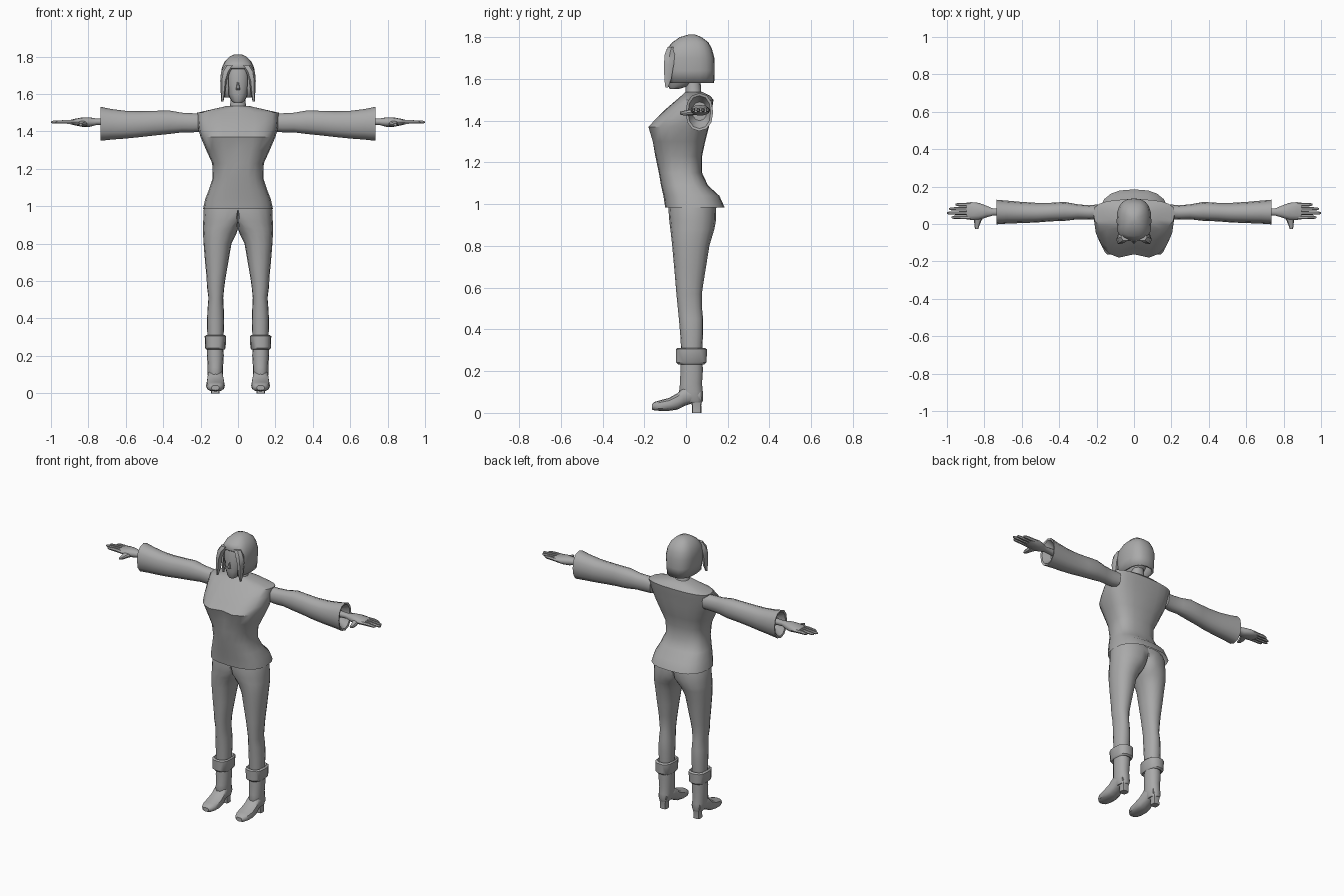
import bpy, bmesh, math

grey = bpy.data.materials.new("plain grey")
grey.diffuse_color = (0.4, 0.4, 0.4, 1)
AXES = {'x': lambda t, u, v: (t, u, v),
        'y': lambda t, u, v: (u, t, v),
        'z': lambda t, u, v: (u, v, t)}


def finish(name, bm, mirror=False, angle=40):
    bmesh.ops.recalc_face_normals(bm, faces=bm.faces)
    me = bpy.data.meshes.new(name)
    bm.to_mesh(me)
    bm.free()
    me.materials.append(grey)
    ob = bpy.data.objects.new(name, me)
    bpy.context.collection.objects.link(ob)
    bpy.ops.object.select_all(action='DESELECT')
    bpy.context.view_layer.objects.active = ob
    ob.select_set(True)
    bpy.ops.object.shade_smooth_by_angle(angle=math.radians(angle))
    if mirror:
        ob.modifiers.new("mirror", 'MIRROR')
    return ob


def loft(rings, axis='z', n=14, p=2.2, caps=(True, True), clip=False):
    """Rings are (t, u0, u1, v0, v1[, v of widest point])."""
    bm = bmesh.new()
    loops = []
    for r in rings:
        t, u0, u1, v0, v1 = r[:5]
        vc = r[5] if len(r) > 5 else (v0 + v1) / 2
        loop = []
        for i in range(n):
            a = 2 * math.pi * i / n
            c, s = math.cos(a), math.sin(a)
            c = math.copysign(abs(c) ** (2 / p), c)
            s = math.copysign(abs(s) ** (2 / p), s)
            u = (u0 + u1) / 2 + c * (u1 - u0) / 2
            v = vc + s * ((v1 - vc) if s > 0 else (vc - v0))
            if clip:
                u = max(u, 0)
            loop.append(bm.verts.new(AXES[axis](t, u, v)))
        loops.append(loop)
    for a, b in zip(loops, loops[1:]):
        for i in range(n):
            j = (i + 1) % n
            bm.faces.new((a[i], a[j], b[j], b[i]))
    if caps[0]:
        bm.faces.new(loops[0])
    if caps[1]:
        bm.faces.new(loops[-1])
    return bm


# Shirt body: z, half width, front y, back y, y of widest point
body = [(.985, .187, -.10, .185, .03), (1.04, .175, -.108, .16, .02),
        (1.09, .155, -.12, .105, 0), (1.15, .135, -.13, .077, -.02),
        (1.23, .138, -.147, .077, -.02), (1.30, .17, -.165, .092, -.01),
        (1.37, .20, -.187, .11, 0), (1.41, .212, -.15, .115, .02),
        (1.455, .217, -.098, .125, .04), (1.50, .218, -.045, .132, .06),
        (1.52, .13, -.022, .115, .05), (1.537, .055, -.005, .08, .04)]
bm = loft([(z, -w, w, f, b, c) for z, w, f, b, c in body], n=20, p=2.6, caps=(False, True))
for v in bm.verts:  # hollow between the two sides of the chest
    if 1.25 < v.co.z < 1.42 and v.co.y < -.1 and abs(v.co.x) < .03:
        v.co.y += .025
finish("shirt_body", bm)

# Sleeves with a recessed open end
finish("sleeve", loft([
    (.19, .025, .105, 1.40, 1.495), (.24, .023, .10, 1.395, 1.497),
    (.30, .025, .105, 1.395, 1.50), (.37, .017, .118, 1.386, 1.512),
    (.45, .014, .113, 1.378, 1.51), (.52, .008, .113, 1.37, 1.508),
    (.60, .005, .118, 1.362, 1.51), (.68, .002, .125, 1.356, 1.52),
    (.735, -.002, .13, 1.35, 1.532), (.732, .01, .118, 1.362, 1.52),
    (.68, .03, .10, 1.40, 1.49)], 'x', 12), True)

# Hands
finish("palm", loft([
    (.67, .042, .086, 1.43, 1.472), (.755, .045, .083, 1.435, 1.468),
    (.79, .035, .098, 1.425, 1.475), (.83, .022, .113, 1.424, 1.475),
    (.87, .022, .117, 1.432, 1.468), (.895, .025, .114, 1.438, 1.462)], 'x', 12), True)
for i, (name, tip) in enumerate([("index_finger", .975), ("middle_finger", 1.0),
                                 ("ring_finger", .988), ("little_finger", .955)]):
    y = .036 + i * .0225
    finish(name, loft([
        (.875, y - .010, y + .010, 1.438, 1.462), (.925, y - .010, y + .010, 1.44, 1.462),
        (tip - .01, y - .008, y + .008, 1.441, 1.458),
        (tip, y - .004, y + .004, 1.445, 1.454)], 'x', 6), True)
finish("thumb", loft([
    (.055, .79, .85, 1.428, 1.468), (.02, .815, .855, 1.425, 1.455),
    (-.012, .828, .853, 1.425, 1.447), (-.028, .833, .849, 1.43, 1.443)], 'y', 8), True)

# Trousers: the two halves meet at the centre line above the crotch
finish("trouser_leg", loft([
    (1.02, -.10, .172, -.08, .135), (.985, -.09, .183, -.085, .145),
    (.92, -.06, .186, -.08, .143), (.88, -.015, .187, -.075, .136),
    (.855, .008, .187, -.072, .128), (.80, .035, .184, -.066, .112),
    (.70, .052, .176, -.057, .096), (.62, .066, .168, -.05, .083),
    (.57, .073, .166, -.046, .076), (.51, .079, .158, -.04, .076),
    (.45, .076, .163, -.034, .082), (.38, .074, .166, -.028, .082),
    (.28, .078, .163, -.022, .076)], n=16, clip=True, caps=(False, True)), True)

# Boots: folded cuff, shaft, foot and heel
finish("boot_cuff", loft([
    (.295, .085, .155, -.015, .07), (.312, .072, .168, -.04, .09),
    (.305, .064, .178, -.05, .102), (.242, .066, .176, -.049, .10),
    (.233, .072, .168, -.04, .09), (.245, .085, .155, -.015, .07)], n=14, p=2.6), True)
finish("boot_shaft", loft([
    (.28, .078, .163, -.025, .08), (.20, .076, .166, -.028, .082),
    (.14, .08, .162, -.03, .078), (.10, .08, .162, -.035, .082),
    (.06, .085, .157, -.02, .083), (.05, .09, .152, 0, .078)], n=14), True)
finish("boot_foot", loft([
    (.07, .09, .152, .052, .11), (.03, .083, .16, .046, .13),
    (-.01, .078, .164, .032, .128), (-.04, .073, .168, .016, .095),
    (-.08, .07, .171, .01, .072), (-.125, .074, .167, .01, .06),
    (-.15, .085, .157, .011, .053), (-.163, .10, .142, .016, .042)], 'y', 12, 2.6), True)
finish("boot_heel", loft([
    (0, .098, .145, .028, .074), (.035, .1, .143, .028, .073),
    (.075, .09, .152, .02, .08)], n=8, p=4), True)

# Neck and head
finish("neck", loft([
    (1.50, -.06, .06, -.01, .09), (1.54, -.042, .042, -.002, .073),
    (1.61, -.038, .038, -.005, .068)], n=12))
finish("head", loft([
    (1.553, -.022, .022, -.078, -.03), (1.565, -.036, .036, -.085, .01),
    (1.60, -.056, .056, -.09, .07), (1.65, -.068, .068, -.092, .10),
    (1.71, -.07, .07, -.09, .11), (1.75, -.06, .06, -.08, .10),
    (1.775, -.03, .03, -.04, .06)], n=16, p=2.3))
finish("nose", loft([
    (1.622, -.010, .010, -.096, -.08), (1.63, -.010, .010, -.105, -.08),
    (1.67, -.004, .004, -.093, -.08)], n=6))

# Hair: a bob with the front cut away around the face
hair = [(1.58, .084, -.098, .135), (1.64, .089, -.102, .137), (1.70, .093, -.106, .136),
        (1.742, .086, -.094, .125), (1.775, .07, -.066, .108),
        (1.80, .045, -.03, .075), (1.812, .018, .01, .045)]
bm = loft([(z, -w, w, f, b) for z, w, f, b in hair], n=20, p=2.6, caps=(False, True))
cut = [f for f in bm.faces if f.calc_center_median().z < 1.742
       and f.calc_center_median().y < -.075 and abs(f.calc_center_median().x) < .066]
bmesh.ops.delete(bm, geom=cut, context='FACES')
ob = finish("hair", bm)
ob.modifiers.new("thickness", 'SOLIDIFY').thickness = .012

# Pointed locks hanging beside the face
finish("side_lock", loft([
    (1.56, .078, .090, -.10, -.085), (1.60, .070, .092, -.106, -.068),
    (1.67, .060, .095, -.109, -.055), (1.72, .042, .090, -.105, -.05),
    (1.752, .02, .07, -.09, -.05)], n=6), True)
